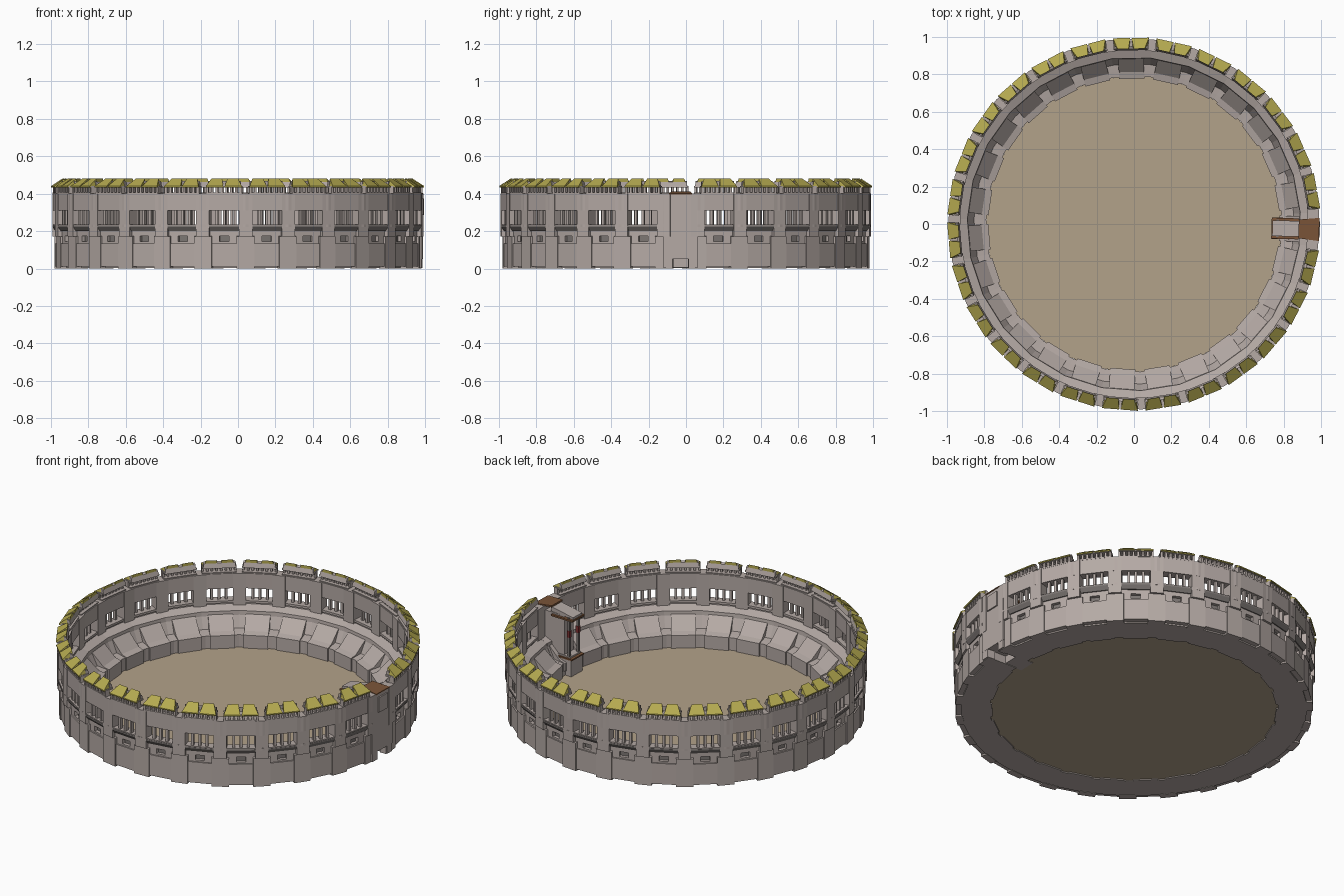
import bpy, bmesh, math
from mathutils import Matrix, Vector

if "Cube" in bpy.data.objects:
    bpy.data.objects.remove(bpy.data.objects["Cube"])

# 26 bays plus a slightly narrower gate bay
BAYS = 26
STEP = math.radians(13.44)
FIRST = math.radians(10.3)
GATE = math.radians(-1.7)
TAN = math.tan(STEP / 2)


def material(name, rgb):
    m = bpy.data.materials.new(name)
    m.diffuse_color = (*rgb, 1)
    m.use_nodes = True
    m.node_tree.nodes["Principled BSDF"].inputs["Base Color"].default_value = m.diffuse_color
    return m


STONE = material("stone", (0.46, 0.40, 0.375))
DARK = material("dark_stone", (0.2, 0.18, 0.17))
YELLOW = material("yellow_tile", (0.46, 0.40, 0.08))
BROWN = material("brown_wood", (0.2, 0.09, 0.04))
RED = material("red_paint", (0.2, 0.03, 0.03))
SAND = material("sand", (0.45, 0.36, 0.255))


class Part:
    """Collects prisms placed around the ring in (radius, tangent, height) coordinates."""

    def __init__(self, name, mat):
        self.name, self.mat, self.bm = name, mat, bmesh.new()

    def loft(self, a, ends):
        rot = Matrix.Rotation(a, 4, 'Z')
        rings = [[self.bm.verts.new(rot @ Vector(p)) for p in e] for e in ends]
        n = len(rings[0])
        self.bm.faces.new(rings[0])
        self.bm.faces.new(rings[1][::-1])
        for i in range(n):
            j = (i + 1) % n
            self.bm.faces.new((rings[0][i], rings[1][i], rings[1][j], rings[0][j]))

    def prism(self, a, prof, t0, t1):
        self.loft(a, [[(r, t, z) for r, z in prof] for t in (t0, t1)])

    def wedge(self, a, prof, tan=TAN):
        self.loft(a, [[(r, s * r * tan, z) for r, z in prof] for s in (-1, 1)])

    def box(self, a, r0, r1, t0, t1, z0, z1):
        self.prism(a, rect(r0, r1, z0, z1), t0, t1)

    def finish(self):
        bmesh.ops.recalc_face_normals(self.bm, faces=self.bm.faces)
        me = bpy.data.meshes.new(self.name)
        self.bm.to_mesh(me)
        self.bm.free()
        me.materials.append(self.mat)
        bpy.context.collection.objects.link(bpy.data.objects.new(self.name, me))


def rect(r0, r1, z0, z1):
    return [(r0, z0), (r1, z0), (r1, z1), (r0, z1)]


def terrace_profile(b):
    return [(.785, b), (.785, .095), (.815, .10), (.85, .105), (.882, .17),
            (.885, .195), (.935, .215), (.945, b)]


# Sand floor
bpy.ops.mesh.primitive_cylinder_add(vertices=54, radius=0.79, depth=0.012, location=(0, 0, 0.014))
floor = bpy.context.object
floor.name = "arena_floor"
floor.data.materials.append(SAND)

terrace = Part("seating_ring", STONE)
seats = Part("seat_slopes", STONE)
panel = Part("outer_panels", STONE)
holes = Part("small_window_backs", DARK)
shelf = Part("window_shelves", DARK)
piers = Part("outer_piers", STONE)
wall = Part("upper_wall", STONE)
columns = Part("window_columns", STONE)
gallery = Part("top_gallery", STONE)
roof = Part("roof_tiles", YELLOW)


def seam(s):
    # Outer pier and the wall pillar above it
    piers.prism(s, [(.94, 0), (.980, 0), (.980, .17), (.94, .18)], -.048, .048)
    wall.box(s, .928, .99, -.036, .036, .172, .40)


seam(FIRST - STEP / 2)
for k in range(BAYS):
    a = FIRST + k * STEP
    seam(a + STEP / 2)
    # Seating ring with steep niches between the seat slopes
    terrace.wedge(a, terrace_profile(.002))
    seats.prism(a, [(.776, .002), (.776, .098), (.812, .108), (.886, .18), (.886, .08), (.80, .002)],
                -.068, .068)
    wall.wedge(a, rect(.93, .985, .222, .235))
    wall.wedge(a, rect(.93, .985, .31, .40))
    # Outer panel around a small window
    panel.box(a, .94, .966, -.112, -.026, .01, .225)
    panel.box(a, .94, .966, .026, .112, .01, .225)
    panel.box(a, .94, .966, -.026, .026, .01, .145)
    panel.box(a, .94, .966, -.026, .026, .175, .225)
    panel.box(a, .94, .974, -.07, .07, .01, .135)
    holes.box(a, .935, .946, -.026, .026, .145, .175)
    shelf.prism(a, [(.96, .20), (.972, .20), (.987, .222), (.987, .23), (.96, .23)], -.082, .082)
    # Four window openings
    for t in (-.04, 0, .04):
        columns.box(a, .955, .975, t - .007, t + .007, .23, .315)
    # Gallery of short posts under the roof
    gallery.box(a, .935, .986, -.095, .095, .398, .406)
    for i in range(8):
        t = -.09 + i * .18 / 7
        gallery.box(a, .955, .984, t - .006, t + .006, .40, .437)
    gallery.box(a, .932, .988, -.094, .094, .432, .442)
    gallery.prism(a, [(.928, .436), (.95, .436), (.95, .468), (.936, .462)], -.088, .088)
    # Two sloping roof pieces per bay
    for m in (-1, 1):
        def end(r, z0, z1, ta, tb):
            return [(r, m * ta[0], z0), (r, m * tb[0], z0), (r, m * tb[1], z1), (r, m * ta[1], z1)]
        roof.loft(a, [end(.936, .438, .48, (.008, .014), (.086, .072)),
                      end(.994, .434, .441, (.004, .004), (.096, .096))])

# Gate bay: solid wall with a low passage left open beneath it
GT = math.tan(math.radians(5.4))
terrace.wedge(GATE, terrace_profile(.05), GT)
wall.wedge(GATE, rect(.93, .986, .05, .40), GT)
for t0, t1 in ((-.09, -.045), (.045, .09)):
    terrace.box(GATE, .785, .985, t0, t1, .002, .05)
seats.prism(GATE, [(.776, .05), (.776, .098), (.812, .108), (.886, .18), (.886, .08)], -.068, .068)

for p in (terrace, seats, panel, holes, shelf, piers, wall, columns, gallery, roof):
    p.finish()

# Entrance: outer panel, inner tower with columns, canopy and sloping roof
gate = Part("gate_tower", STONE)
gate.box(GATE, .96, .994, -.042, .042, .285, .375)
gate.box(GATE, .745, .86, -.052, .052, .005, .12)
gate.box(GATE, .755, .86, -.046, .046, .12, .135)
gate.box(GATE, .80, .94, -.042, .042, .10, .37)
gate.prism(GATE, [(.74, .362), (.74, .375), (.89, .402), (.89, .375)], -.042, .042)
gate.finish()

posts = Part("gate_columns", DARK)
bands = Part("gate_column_bands", RED)
for t in (-.04, .04):
    posts.box(GATE, .76, .774, t - .007, t + .007, .13, .368)
    bands.box(GATE, .758, .776, t - .009, t + .009, .25, .29)
posts.finish()
bands.finish()

trim = Part("gate_wood", BROWN)
trim.box(GATE, .735, .88, -.056, .056, .352, .362)
trim.box(GATE, .738, .862, -.057, .057, .118, .126)
trim.loft(GATE, [[(.88, -.05, .402), (.88, .05, .402), (.88, .05, .412), (.88, -.05, .412)],
                 [(.99, -.062, .396), (.99, .062, .396), (.99, .062, .402), (.99, -.062, .402)]])
trim.finish()
